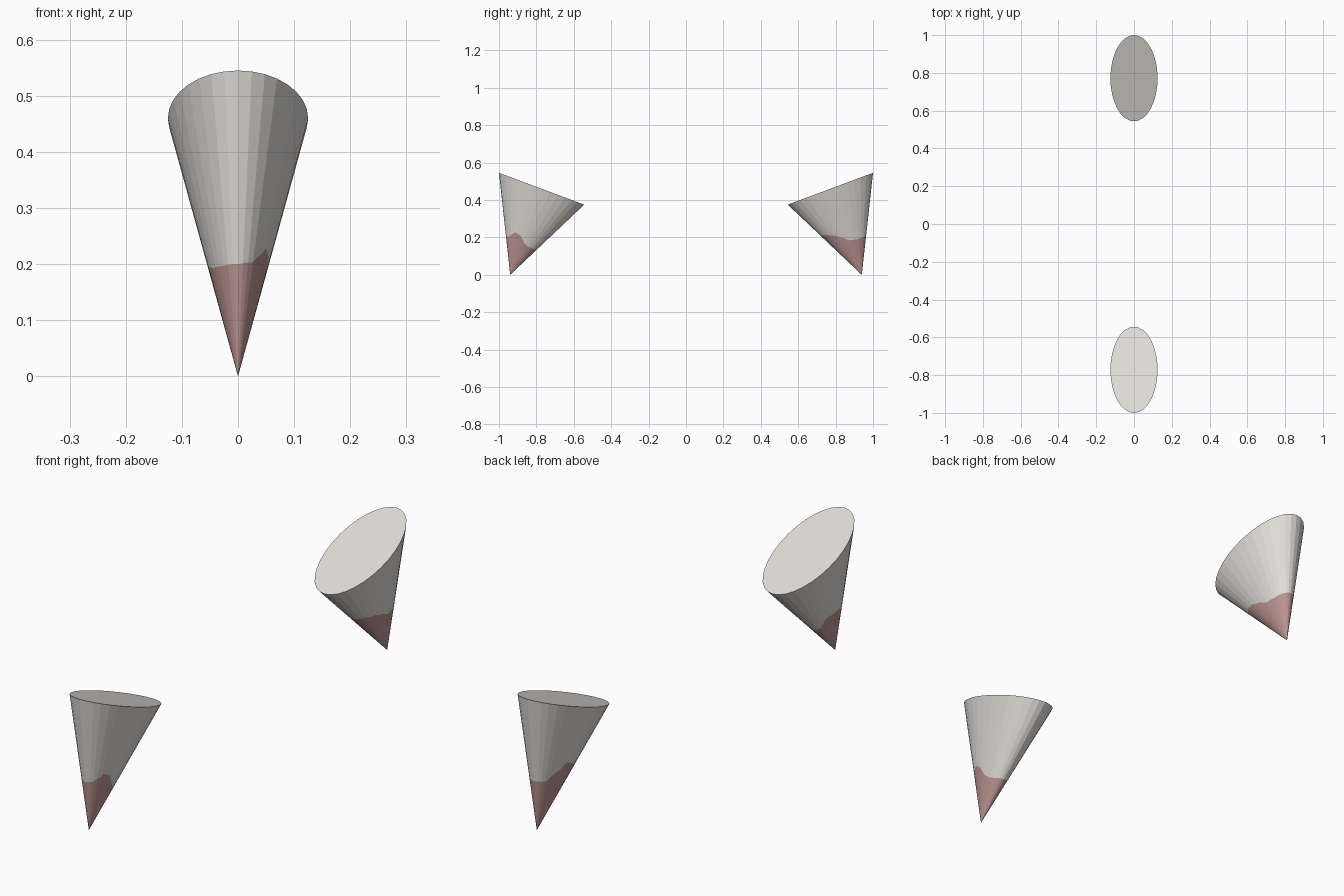
import bpy, bmesh, math
from mathutils import Vector

if "Cube" in bpy.data.objects:
    bpy.data.objects.remove(bpy.data.objects["Cube"])

SIDES, SUB = 32, 4      # flat sides per cone, border steps per side


def make_material(name, rgb):
    mat = bpy.data.materials.new(name)
    mat.diffuse_color = (*rgb, 1)
    mat.use_nodes = True
    mat.node_tree.nodes["Principled BSDF"].inputs["Base Color"].default_value = mat.diffuse_color
    return mat


PALE = make_material("pale_grey", (0.75, 0.715, 0.68))
PINK = make_material("dusty_pink", (0.49, 0.296, 0.283))


def smooth_lookup(keys, angle):
    """Periodic eased interpolation of (degrees, value) keys."""
    angle = (angle + 90) % 360 - 90
    ring = keys + [(keys[0][0] + 360, keys[0][1])]
    for (a0, v0), (a1, v1) in zip(ring, ring[1:]):
        if a0 <= angle <= a1:
            f = (angle - a0) / (a1 - a0)
            f = 0.5 * f + 0.5 * f * f * (3 - 2 * f)
            return v0 + (v1 - v0) * f
    return keys[0][1]


def rim_point(angle, side):
    """Corner of the tilted oval rim; 90 degrees is the outer, higher end."""
    c, s = math.cos(math.radians(angle)), math.sin(math.radians(angle))
    return Vector((0.125 * c, side * (0.772 + 0.228 * s), 0.46 + 0.085 * s))


def tilted_cone(name, side, border):
    bm = bmesh.new()
    tip = Vector((0, side * 0.94, 0))
    apex = bm.verts.new(tip)
    mid, rim = [], []
    step = 360 / SIDES
    for i in range(SIDES):
        a, b = rim_point(i * step, side), rim_point((i + 1) * step, side)
        for k in range(SUB):
            p = a.lerp(b, k / SUB)
            t = smooth_lookup(border, (i + k / SUB) * step)
            rim.append(bm.verts.new(p))
            mid.append(bm.verts.new(tip.lerp(p, t)))
    n = len(rim)
    for i in range(n):
        j = (i + 1) % n
        bm.faces.new((apex, mid[i], mid[j])).material_index = 1   # pink tip
        bm.faces.new((mid[i], rim[i], rim[j], mid[j]))            # pale wall
    bm.faces.new(rim)                                             # flat cap
    bmesh.ops.recalc_face_normals(bm, faces=bm.faces[:])
    mesh = bpy.data.meshes.new(name)
    bm.to_mesh(mesh)
    bm.free()
    mesh.materials.append(PALE)
    mesh.materials.append(PINK)
    obj = bpy.data.objects.new(name, mesh)
    bpy.context.collection.objects.link(obj)


# Wavy edge of the pink tip: (angle around cone, share of the slant length)
FRONT_EDGE = [(-90, .36), (-30, .353), (-12, .37), (13, .445), (28, .455),
              (40, .42), (60, .38), (90, .367), (120, .37), (150, .385),
              (180, .42), (206, .445), (240, .365)]
BACK_EDGE = [(-90, .56), (-60, .55), (-35, .513), (-21, .466), (2, .397),
             (26, .382), (90, .376), (120, .38), (137, .39), (167, .485),
             (180, .55), (225, .53)]

tilted_cone("front_cone", -1, FRONT_EDGE)
tilted_cone("back_cone", 1, BACK_EDGE)
